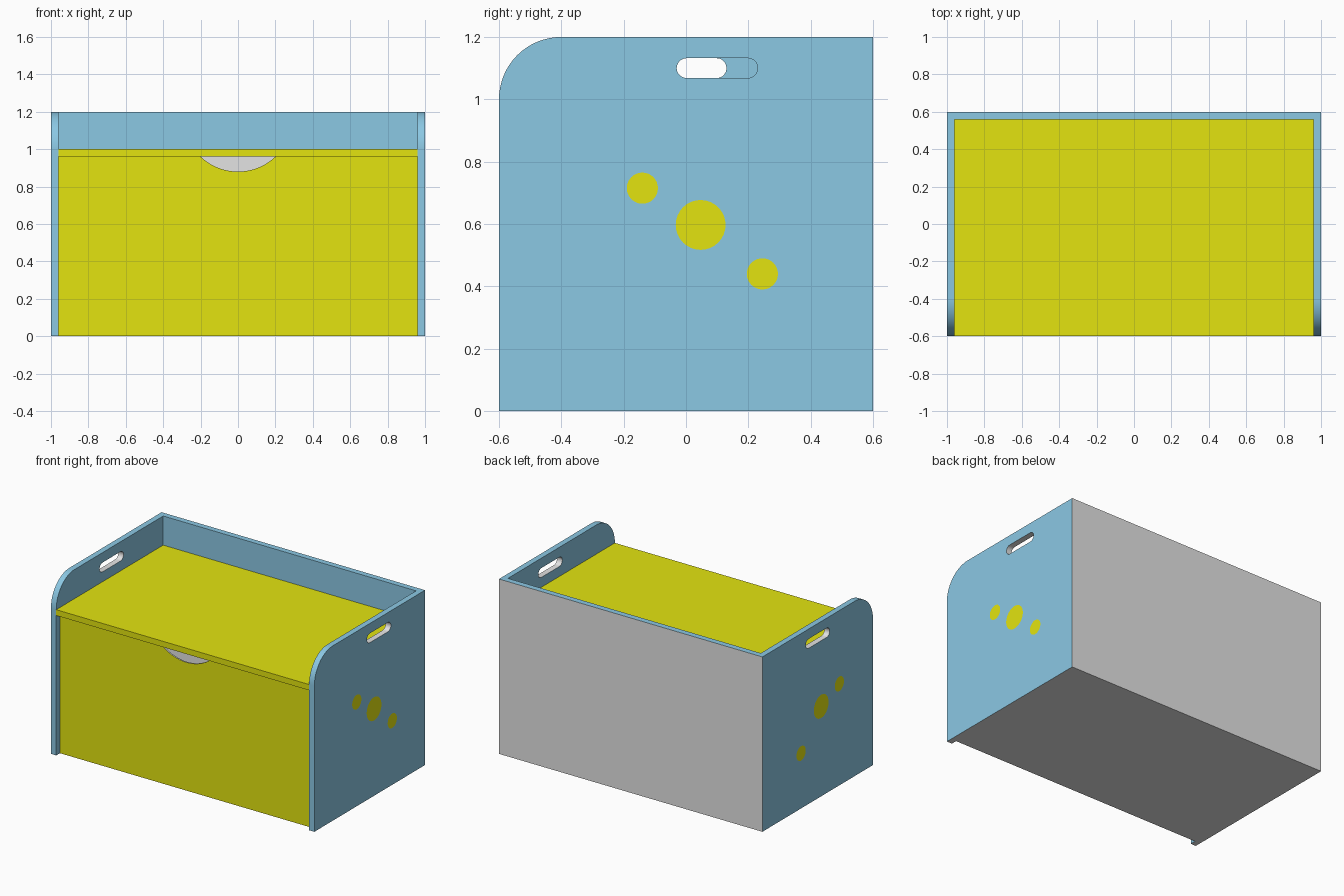
import bpy, bmesh
from math import sin, cos, pi, asin
from mathutils import Vector

if "Cube" in bpy.data.objects:
    bpy.data.objects.remove(bpy.data.objects["Cube"])


def material(name, rgb):
    m = bpy.data.materials.new(name)
    m.use_nodes = True
    m.diffuse_color = (*rgb, 1)
    m.node_tree.nodes["Principled BSDF"].inputs["Base Color"].default_value = (*rgb, 1)
    return m


MATS = [material("sky blue", (0.26, 0.58, 0.776)),
        material("yellow", (0.77, 0.776, 0.005)),
        material("pale grey", (0.77, 0.77, 0.77))]
BLUE, YELLOW, GREY = range(3)


def finish(name, bm, rule):
    """Turn a bmesh into an object, colouring each face by the rule."""
    bmesh.ops.recalc_face_normals(bm, faces=bm.faces)
    bm.normal_update()
    for f in bm.faces:
        f.material_index = rule(f, f.normal, f.calc_center_median())
    me = bpy.data.meshes.new(name)
    bm.to_mesh(me)
    bm.free()
    for m in MATS:
        me.materials.append(m)
    ob = bpy.data.objects.new(name, me)
    bpy.context.collection.objects.link(ob)
    return ob


def box(name, lo, hi, rule, split_z=None):
    bm = bmesh.new()
    bmesh.ops.create_cube(bm, size=1)
    for v in bm.verts:
        v.co = [a + (c + 0.5) * (b - a) for a, b, c in zip(lo, hi, v.co)]
    if split_z:
        bmesh.ops.bisect_plane(bm, geom=bm.verts[:] + bm.edges[:] + bm.faces[:],
                               plane_co=(0, 0, split_z), plane_no=(0, 0, 1))
    return finish(name, bm, rule)


def arc(cx, cz, r, start, end, n):
    return [(cx + r * cos(start + (end - start) * i / n),
             cz + r * sin(start + (end - start) * i / n)) for i in range(n + 1)]


def board(name, outline, holes, spots, place, depth, rule):
    """Flat board with open holes and filled spots, extruded by depth."""
    bm = bmesh.new()

    def loop(points):
        vs = [bm.verts.new(place(*p)) for p in points]
        return vs, [bm.edges.new((a, b)) for a, b in zip(vs, vs[1:] + vs[:1])]

    edges, spot_loops = loop(outline)[1], []
    for h in holes:
        edges += loop(h)[1]
    for s in spots:
        vs, es = loop(s)
        edges += es
        spot_loops.append(vs)
    bmesh.ops.triangle_fill(bm, edges=edges, use_beauty=True)
    for vs in spot_loops:
        bm.faces.new(vs)
    bmesh.ops.recalc_face_normals(bm, faces=bm.faces)
    new = bmesh.ops.extrude_face_region(bm, geom=bm.faces[:])["geom"]
    bmesh.ops.translate(bm, vec=Vector(depth),
                        verts=[g for g in new if isinstance(g, bmesh.types.BMVert)])
    return finish(name, bm, rule)


def smooth(ob):
    bpy.ops.object.select_all(action='DESELECT')
    ob.select_set(True)
    bpy.context.view_layer.objects.active = ob
    bpy.ops.object.shade_smooth_by_angle(angle=0.6)


# Side panels: rounded front corner, handle slot and three painted spots
SLOT_Z, SLOT_R, SLOT_HALF = 1.1, 0.032, 0.13


def side_panel(name, x, depth, slot_y, spots):
    reach = SLOT_HALF - SLOT_R
    outline = [(-0.6, 0), (0.6, 0), (0.6, 1.2)] + arc(-0.4, 1.0, 0.2, pi / 2, pi, 16)
    slot = (arc(slot_y + reach, SLOT_Z, SLOT_R, -pi / 2, pi / 2, 10)
            + arc(slot_y - reach, SLOT_Z, SLOT_R, pi / 2, 3 * pi / 2, 10))
    circles = [arc(y, z, r, 0, 2 * pi, 32)[:-1] for y, z, r in spots]

    def rule(f, n, c):
        if len(f.verts) > 4:
            return YELLOW
        in_slot = abs(c.y - slot_y) < 0.14 and abs(c.z - SLOT_Z) < 0.04
        if abs(n.x) < 0.5 and (in_slot or n.z < -0.9 or n.y > 0.9):
            return GREY
        return BLUE

    smooth(board(name, outline, [slot], circles,
                 lambda y, z: (x, y, z), (depth, 0, 0), rule))


side_panel("left_side_panel", 1, -0.04, 0.1,
           [(-0.14, 0.715, 0.05), (0.047, 0.597, 0.08), (0.245, 0.44, 0.05)])
side_panel("right_side_panel", -1, 0.04, 0,
           [(-0.235, 0.697, 0.05), (-0.038, 0.617, 0.08), (0.18, 0.378, 0.05)])

# Recessed front panel with a curved finger notch under the lid
R = 0.29
half = asin(0.2 / R)
notch = arc(0, 0.88 + R, R, -pi / 2 + half, -pi / 2 - half, 20)
board("front_panel", [(-0.96, 0), (0.96, 0), (0.96, 0.96)] + notch + [(-0.96, 0.96)],
      [], [], lambda x, z: (x, -0.56, z), (0, 0.01, 0),
      lambda f, n, c: YELLOW if n.y < -0.9 else GREY)

# Back panel: blue rim above the lid, bare elsewhere
box("back_panel", (-0.96, 0.56, 0), (0.96, 0.6, 1.2),
    lambda f, n, c: BLUE if n.z > 0.9 or (n.y < -0.9 and c.z > 1) else GREY, split_z=1.0)

# Lid and floor
box("lid", (-0.96, -0.6, 0.96), (0.96, 0.56, 1.0), lambda f, n, c: YELLOW)
box("floor", (-0.96, -0.55, 0), (0.96, 0.56, 0.02), lambda f, n, c: GREY)
